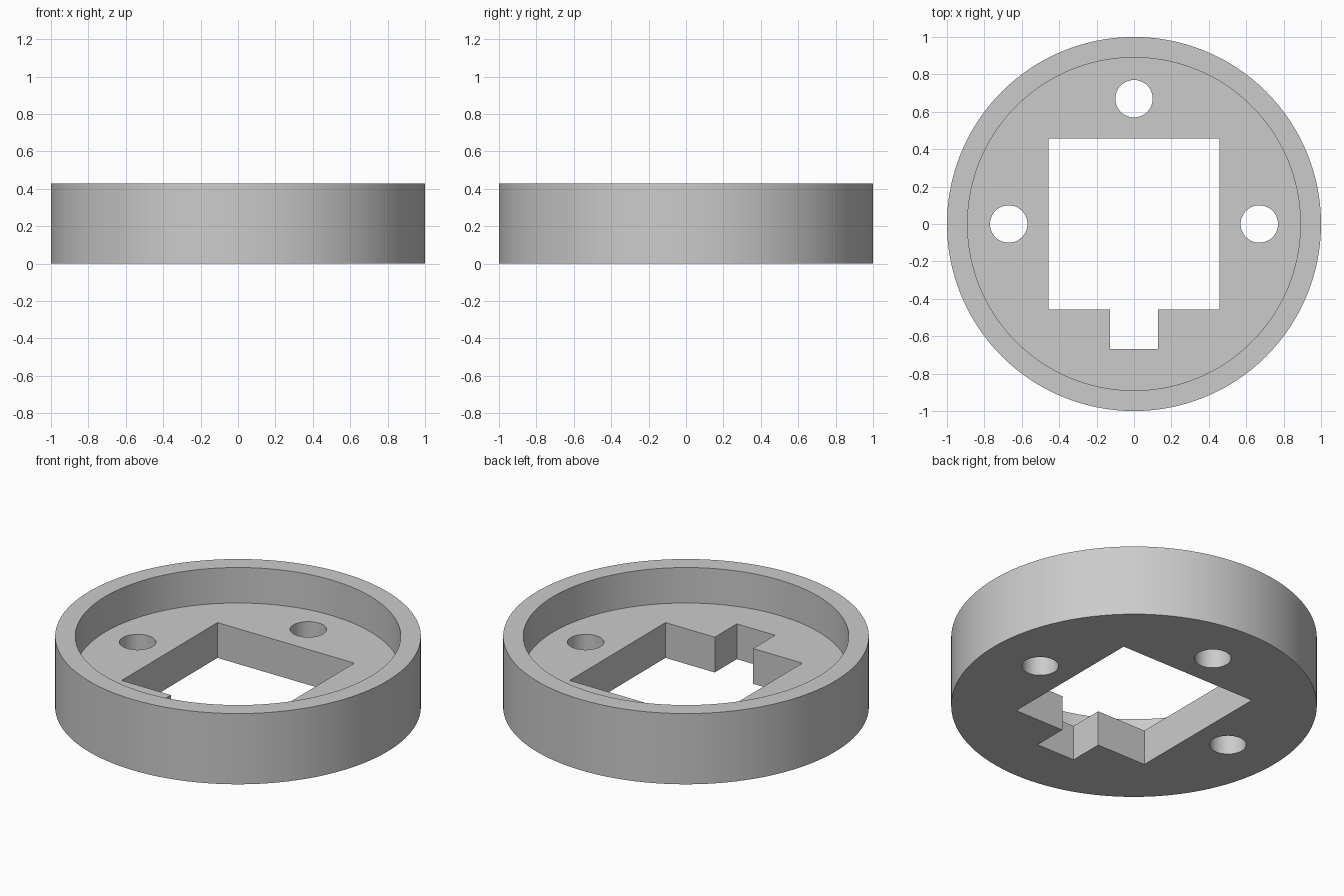
import bpy
import math

if "Cube" in bpy.data.objects:
    bpy.data.objects.remove(bpy.data.objects["Cube"], do_unlink=True)

HEIGHT, FLOOR = 0.427, 0.213
OVER = 0.1  # how far cutters reach past the surface

grey = bpy.data.materials.new("plain_grey")
grey.use_nodes = True
colour = (0.6, 0.6, 0.6, 1)
grey.diffuse_color = colour
grey.node_tree.nodes["Principled BSDF"].inputs["Base Color"].default_value = colour


def cylinder(name, radius, z0, z1, x=0, y=0, sides=128):
    bpy.ops.mesh.primitive_cylinder_add(
        vertices=sides, radius=radius, depth=z1 - z0, location=(x, y, (z0 + z1) / 2))
    obj = bpy.context.object
    obj.name = name
    obj.data.materials.append(grey)
    return obj


def prism(name, outline, z0, z1):
    n = len(outline)
    verts = [(x, y, z) for z in (z0, z1) for x, y in outline]
    faces = [tuple(reversed(range(n))), tuple(range(n, 2 * n))]
    faces += [(i, (i + 1) % n, n + (i + 1) % n, n + i) for i in range(n)]
    mesh = bpy.data.meshes.new(name)
    mesh.from_pydata(verts, [], faces)
    mesh.materials.append(grey)
    obj = bpy.data.objects.new(name, mesh)
    bpy.context.collection.objects.link(obj)
    return obj


# Round housing
body = cylinder("round_housing", 1, 0, HEIGHT)

# Shallow round recess, leaving the rim wall and the floor
cutters = [cylinder("recess_cutter", 0.89, FLOOR, HEIGHT + OVER)]

# Square opening with a notch at the front
s, w, d = 0.457, 0.128, 0.667
outline = [(-s, -s), (-w, -s), (-w, -d), (w, -d), (w, -s), (s, -s), (s, s), (-s, s)]
cutters.append(prism("opening_cutter", outline, -OVER, FLOOR + OVER))

# Three screw holes: right, back and left
for i in range(3):
    a = i * math.pi / 2
    cutters.append(cylinder("screw_hole_cutter", 0.1, -OVER, FLOOR + OVER,
                            0.67 * math.cos(a), 0.67 * math.sin(a), 48))

# Cut everything out of the housing and drop the cutters
bpy.ops.object.select_all(action='DESELECT')
body.select_set(True)
bpy.context.view_layer.objects.active = body
for cutter in cutters:
    cutter.hide_render = True
    mod = body.modifiers.new("cut", 'BOOLEAN')
    mod.operation = 'DIFFERENCE'
    mod.solver = 'EXACT'
    mod.object = cutter
    bpy.ops.object.modifier_apply(modifier=mod.name)
    bpy.data.objects.remove(cutter, do_unlink=True)

bpy.ops.object.shade_smooth_by_angle(angle=math.radians(30))
